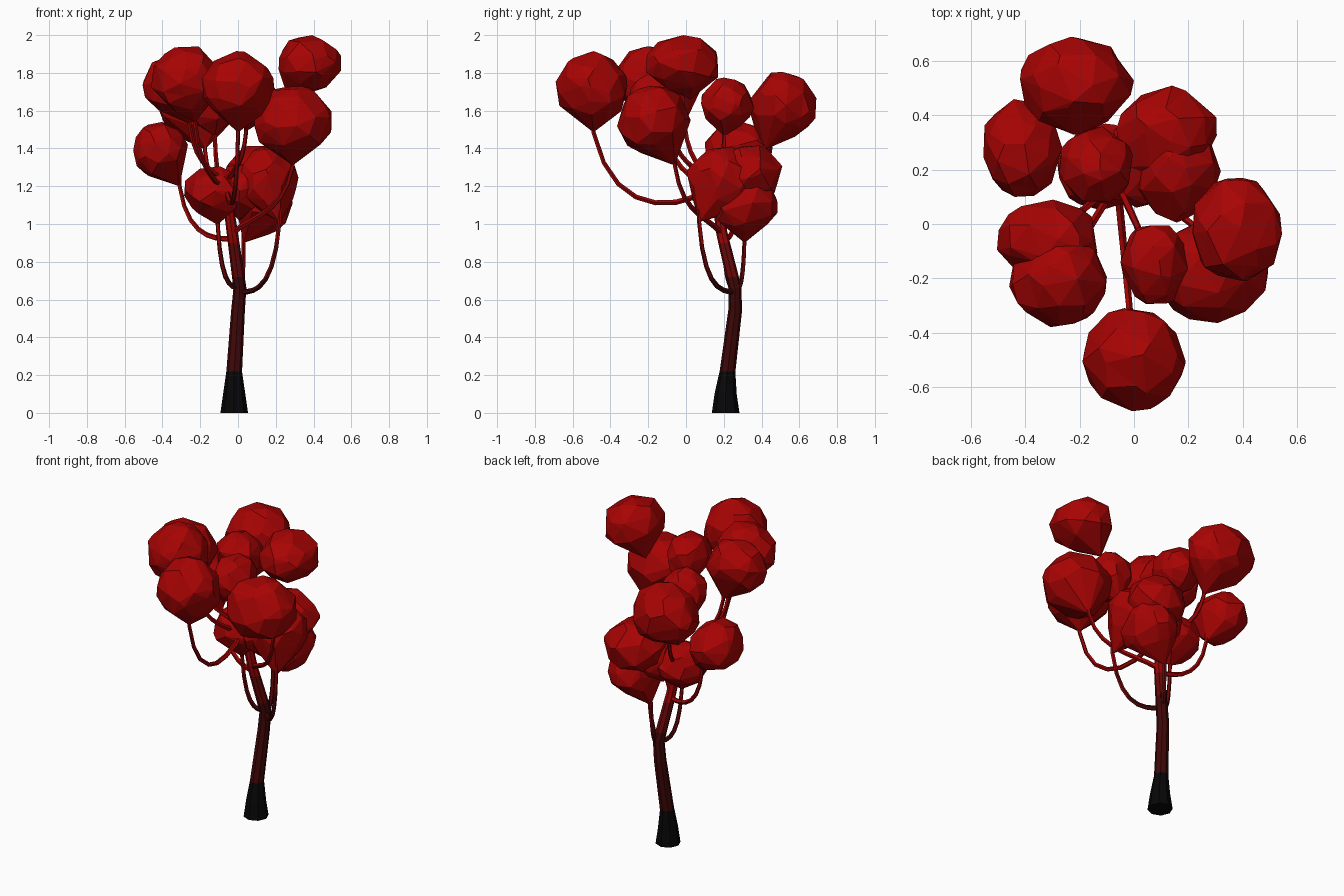
import bpy, bmesh, math, random
from mathutils import Vector
from mathutils.geometry import interpolate_bezier

random.seed(4)
if "Cube" in bpy.data.objects:
    bpy.data.objects.remove(bpy.data.objects["Cube"])


def material(name, red, rest):
    mat = bpy.data.materials.new(name)
    mat.use_nodes = True
    color = (red, rest, rest, 1)
    mat.diffuse_color = color
    mat.node_tree.nodes["Principled BSDF"].inputs["Base Color"].default_value = color
    return mat


leaf_red = material("leaf red", .39, .001)
bark = [material("charcoal", .002, .002),
        material("dark bark", .05, .002),
        material("mid bark", .14, .002),
        material("red bark", .34, .001)]
bark_levels = (.22, .72, .9)     # heights where the bark changes colour


def add_object(name, bm, materials):
    bmesh.ops.recalc_face_normals(bm, faces=bm.faces)
    mesh = bpy.data.meshes.new(name)
    bm.to_mesh(mesh)
    bm.free()
    for mat in materials:
        mesh.materials.append(mat)
    obj = bpy.data.objects.new(name, mesh)
    bpy.context.collection.objects.link(obj)


def limb(name, points, radii, sides):
    """Faceted tube along a path, with its colour chosen by height."""
    bm = bmesh.new()
    rings = []
    side = Vector((1, 0, 0))
    turns = [math.tau * k / sides for k in range(sides)]
    for i, point in enumerate(points):
        before = points[max(i - 1, 0)]
        after = points[min(i + 1, len(points) - 1)]
        along = (after - before).normalized()
        side = (side - along * side.dot(along)).normalized()
        other = along.cross(side)
        rings.append([bm.verts.new(point + radii[i] * (side * math.cos(t) + other * math.sin(t)))
                      for t in turns])
    for lower, upper in zip(rings, rings[1:]):
        for k in range(sides):
            n = (k + 1) % sides
            bm.faces.new((lower[k], lower[n], upper[n], upper[k]))
    bm.faces.new(rings[0])
    bm.faces.new(rings[-1])
    for level in bark_levels:
        bmesh.ops.bisect_plane(bm, geom=bm.verts[:] + bm.edges[:] + bm.faces[:],
                               plane_co=(0, 0, level), plane_no=(0, 0, 1))
    for face in bm.faces:
        height = face.calc_center_median().z
        face.material_index = sum(height > level for level in bark_levels)
    add_object(name, bm, bark)


# Trunk: gently bent, tapering, with a flared foot
trunk = [Vector(p) for p in (
    (-.02, .21, 0), (-.02, .21, .1), (-.02, .22, .22), (0, .26, .54),
    (.01, .26, .66), (-.03, .19, .95), (-.07, .15, 1.25))]


def trunk_radius(z):
    foot = max(0, 1 - z / bark_levels[0])
    return .045 - .016 * z + .028 * foot


limb("trunk", trunk, [trunk_radius(p.z) for p in trunk], 8)


def trunk_at(z):
    for low, high in zip(trunk, trunk[1:]):
        if z <= high.z:
            return low.lerp(high, (z - low.z) / (high.z - low.z))


def branch(name, height, sag, tip):
    """Thin limb leaving the trunk at a height, then rising under a tip."""
    start = trunk_at(height)
    outward = start.lerp(tip, .35)
    below = tip.lerp(start, .15)
    outward.z = below.z = height - sag
    path = interpolate_bezier(start, outward, below, tip, 8)
    path.append(tip + Vector((0, 0, .1)))
    taper = [.016 - .006 * i / len(path) for i in range(len(path))]
    limb(name, path, taper, 5)


def clump(name, center, size, tip):
    """Irregular faceted foliage filling a box, drawn down to a tip."""
    count = 48
    directions = []
    for i in range(count):
        z = 1 - (2 * i + 1) / count
        angle = 2.4 * i
        r = math.sqrt(1 - z * z)
        d = Vector((r * math.cos(angle), r * math.sin(angle), z))
        d += Vector([random.uniform(-.22, .22) for axis in range(3)])
        directions.append(d.normalized() * random.uniform(.95, 1.05))
    lows = [min(axis) for axis in zip(*directions)]
    highs = [max(axis) for axis in zip(*directions)]
    body = Vector((size.x, size.y, size.z * .88))
    corner = center + size / 2 - body
    corner.xy = center.xy - size.xy / 2
    bm = bmesh.new()
    for d in directions:
        bm.verts.new([corner[k] + body[k] * (d[k] - lows[k]) / (highs[k] - lows[k])
                      for k in range(3)])
    bm.verts.new(tip)
    hull = bmesh.ops.convex_hull(bm, input=bm.verts)
    loose = {v for v in hull["geom_interior"] + hull["geom_unused"]
             if isinstance(v, bmesh.types.BMVert)}
    bmesh.ops.delete(bm, geom=list(loose), context="VERTS")
    bmesh.ops.dissolve_limit(bm, angle_limit=math.radians(13), verts=bm.verts, edges=bm.edges)
    bmesh.ops.triangulate(bm, faces=bm.faces)
    add_object(name + "_foliage", bm, [leaf_red])


def bough(name, center, size, height=None, sag=0, offset=None):
    """Foliage clump, with a branch from the trunk where a height is given."""
    center, size = Vector(center), Vector(size)
    tip = center.lerp(trunk[-1], .25)
    if offset:
        tip = center + Vector((*offset, 0))
    tip.z = center.z - size.z / 2
    clump(name, center, size, tip)
    if height:
        branch(name + "_branch", height, sag, tip)


# Low boughs crowding the trunk
bough("left_back", (.12, .34, 1.25), (.37, .34, .33))
bough("left_middle", (.16, .2, 1.21), (.32, .39, .4), .64, offset=(.06, -.13))
bough("left_low", (.14, .31, 1.09), (.3, .35, .38), .65, offset=(-.11, 0))
bough("inner", (-.12, .21, 1.15), (.33, .32, .31), .66)
bough("middle", (.03, .24, 1.17), (.28, .36, .3))
bough("right", (-.41, .28, 1.37), (.29, .36, .34), .92, offset=(.1, 0))

# High boughs spreading outward
bough("back", (-.21, .51, 1.6), (.42, .36, .41), 1.2)
bough("upper", (-.14, .22, 1.62), (.27, .28, .31), 1.2)
bough("right_upper", (-.32, -.06, 1.71), (.37, .3, .36), 1.2, -.1)
bough("right_front", (-.28, -.21, 1.74), (.36, .34, .4), 1.15, -.1)
bough("front", (0, -.5, 1.7), (.38, .38, .43), 1.2, .15, (0, .01))
bough("center", (.08, -.15, 1.65), (.26, .29, .32), 1.2, -.1)
bough("left", (.29, -.17, 1.52), (.41, .39, .42), .95, -.1, (0, .11))
bough("top", (.38, -.02, 1.83), (.33, .38, .34))
